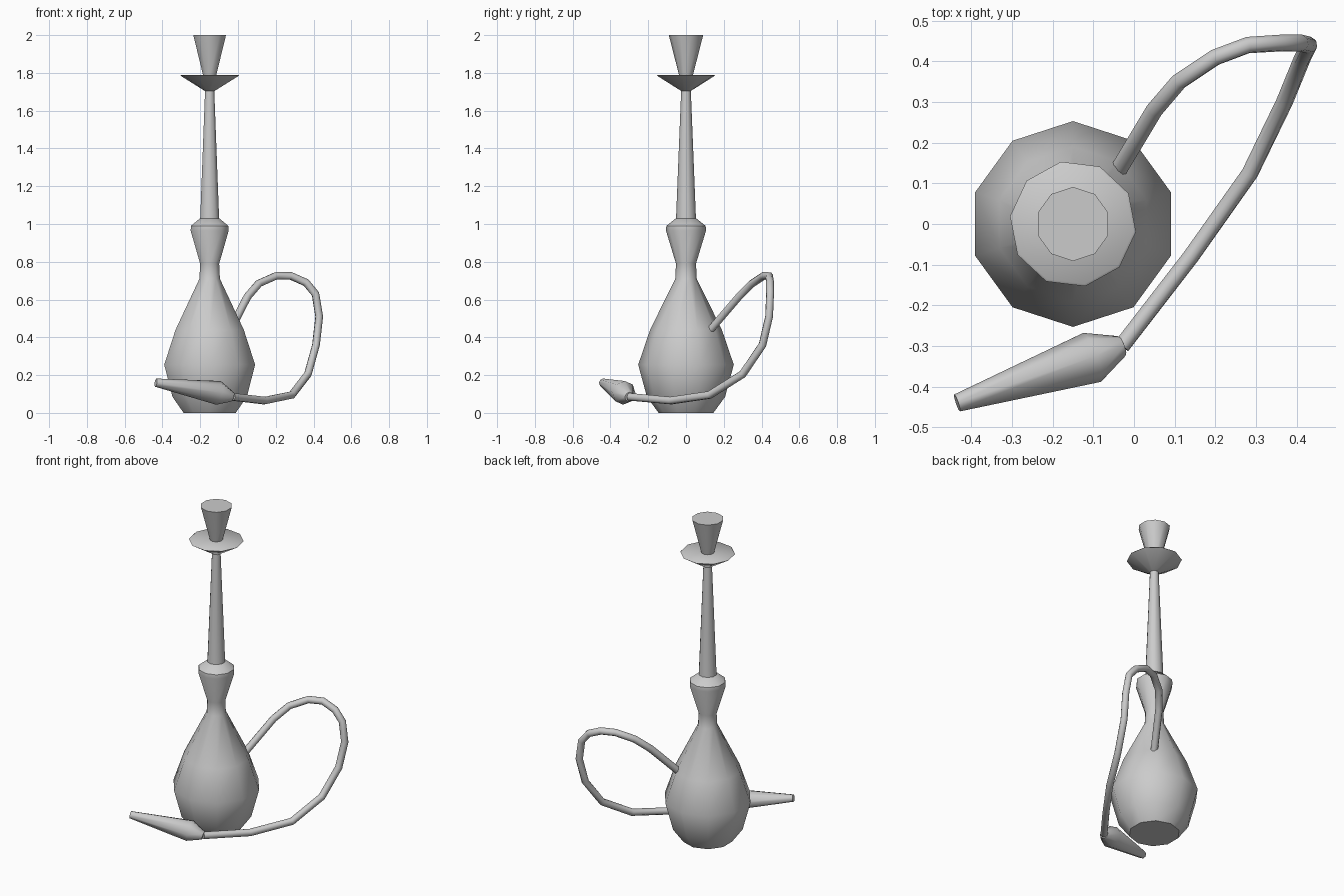
import bpy, bmesh
from math import cos, sin, radians, tau

if "Cube" in bpy.data.objects:
    bpy.data.objects.remove(bpy.data.objects["Cube"])

AXIS_X = -0.15


def smooth(ob, angle=42):
    bpy.ops.object.select_all(action='DESELECT')
    ob.select_set(True)
    bpy.context.view_layer.objects.active = ob
    bpy.ops.object.shade_smooth_by_angle(angle=radians(angle))


def lathe(name, profile, sides=10, turn=18):
    """Closed revolved solid from (radius, z) pairs, bottom to top."""
    bm = bmesh.new()
    rings = [[bm.verts.new((AXIS_X + r * cos(radians(turn) + tau * i / sides),
                            r * sin(radians(turn) + tau * i / sides), z))
              for i in range(sides)] for r, z in profile]
    for a, b in zip(rings, rings[1:]):
        for i in range(sides):
            j = (i + 1) % sides
            bm.faces.new((a[i], a[j], b[j], b[i]))
    bm.faces.new(rings[0][::-1])
    bm.faces.new(rings[-1])
    me = bpy.data.meshes.new(name)
    bm.to_mesh(me)
    bm.free()
    ob = bpy.data.objects.new(name, me)
    bpy.context.collection.objects.link(ob)
    smooth(ob)
    return ob


def tube(name, points):
    """Eight-sided capped tube through (x, y, z, radius) points."""
    cu = bpy.data.curves.new(name, 'CURVE')
    cu.dimensions = '3D'
    cu.bevel_depth = 1.0
    cu.bevel_resolution = 2
    cu.use_fill_caps = True
    sp = cu.splines.new('POLY')
    sp.points.add(len(points) - 1)
    for p, (x, y, z, r) in zip(sp.points, points):
        p.co = (x, y, z, 1)
        p.radius = r
    ob = bpy.data.objects.new(name, cu)
    bpy.context.collection.objects.link(ob)
    bpy.ops.object.select_all(action='DESELECT')
    ob.select_set(True)
    bpy.context.view_layer.objects.active = ob
    bpy.ops.object.convert(target='MESH')
    ob = bpy.context.object
    ob.name = name
    smooth(ob, 50)
    return ob


# Water vase with flared collar
lathe("vase", [(0.145, 0), (0.207, 0.085), (0.253, 0.255), (0.19, 0.44),
               (0.057, 0.71), (0.053, 0.79), (0.106, 0.965), (0.104, 0.99),
               (0.054, 1.03)])

# Tapered stem
lathe("stem", [(0.053, 1.02), (0.025, 1.72)])

# Ash plate, slightly turned against the vase
lathe("plate", [(0.027, 1.705), (0.156, 1.785), (0.15, 1.79)], turn=-7)

# Tobacco bowl
lathe("bowl", [(0.036, 1.785), (0.091, 2.0)])

# Looping hose
R = 0.021
path = [(-0.04, 0.13, 0.44), (0.05, 0.28, 0.615), (0.11, 0.35, 0.685),
        (0.20, 0.41, 0.725), (0.28, 0.44, 0.725), (0.36, 0.445, 0.69),
        (0.41, 0.445, 0.63), (0.43, 0.44, 0.51), (0.413, 0.405, 0.36),
        (0.37, 0.30, 0.205), (0.285, 0.125, 0.095), (0.14, -0.08, 0.065),
        (-0.03, -0.30, 0.085)]
tube("hose", [(*p, R) for p in path])

# Mouthpiece with bulged grip
tube("mouthpiece", [(-0.03, -0.30, 0.085, 0.026), (-0.103, -0.328, 0.106, 0.064),
                    (-0.435, -0.44, 0.16, 0.022)])
